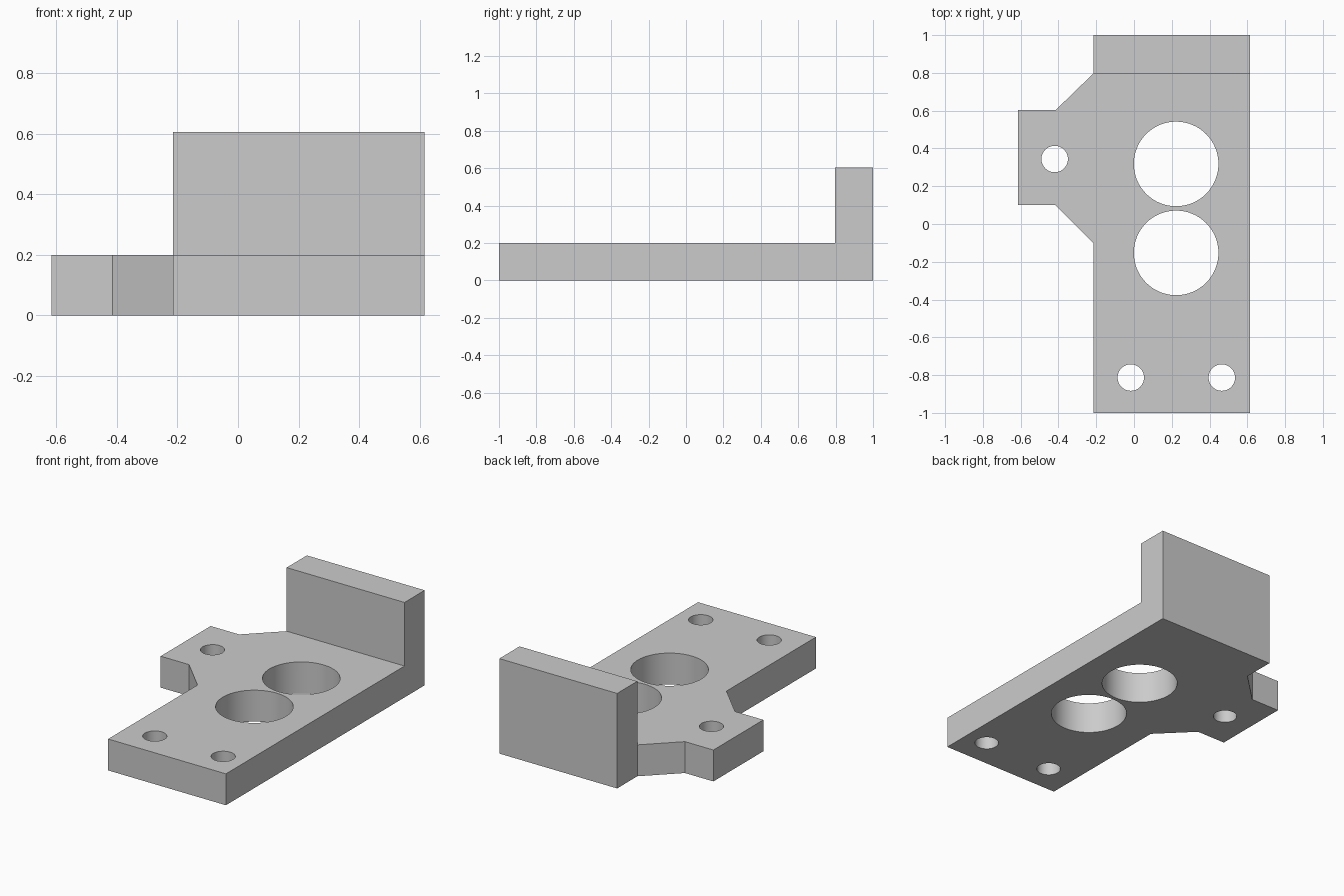
import bpy
import bmesh
from mathutils import Vector

cube = bpy.data.objects.get("Cube")
if cube:
    bpy.data.objects.remove(cube, do_unlink=True)

# Single grey material
grey = bpy.data.materials.new("light grey")
grey.use_nodes = True
colour = (0.6, 0.6, 0.6, 1)
grey.diffuse_color = colour
grey.node_tree.nodes["Principled BSDF"].inputs["Base Color"].default_value = colour


def prism(name, points, sweep):
    """Closed profile swept along a vector into a solid."""
    bm = bmesh.new()
    face = bm.faces.new([bm.verts.new(p) for p in points])
    swept = bmesh.ops.extrude_face_region(bm, geom=[face])
    verts = [g for g in swept["geom"] if isinstance(g, bmesh.types.BMVert)]
    bmesh.ops.translate(bm, verts=verts, vec=Vector(sweep))
    bmesh.ops.recalc_face_normals(bm, faces=bm.faces)
    mesh = bpy.data.meshes.new(name)
    bm.to_mesh(mesh)
    bm.free()
    mesh.materials.append(grey)
    obj = bpy.data.objects.new(name, mesh)
    bpy.context.collection.objects.link(obj)
    return obj


def combine(target, other, operation):
    """Apply a boolean and remove the helper object."""
    other.hide_render = True
    bpy.context.view_layer.objects.active = target
    mod = target.modifiers.new(operation, "BOOLEAN")
    mod.operation = operation
    mod.solver = "EXACT"
    mod.object = other
    bpy.ops.object.modifier_apply(modifier=mod.name)
    bpy.data.objects.remove(other, do_unlink=True)


LEFT, RIGHT, THICK = -0.215, 0.615, 0.2

# Long plate with upright wall at the back, as one L-shaped profile
side = [(-1, 0), (1, 0), (1, 0.605), (0.797, 0.605), (0.797, THICK), (-1, THICK)]
bracket = prism("bracket", [(LEFT, y, z) for y, z in side], (RIGHT - LEFT, 0, 0))

# Side ear with sloped shoulders, overlapping into the plate
ear = [(LEFT + 0.1, 0.7), (LEFT, 0.797), (-0.415, 0.603), (-0.615, 0.603),
       (-0.615, 0.1), (-0.415, 0.1), (LEFT, -0.1), (LEFT + 0.1, 0)]
combine(bracket, prism("ear", [(x, y, 0) for x, y in ear], (0, 0, THICK)), "UNION")

# Two large bores and three screw holes
for x, y, radius in [(0.223, 0.318, 0.224), (0.223, -0.153, 0.224),
                     (-0.42, 0.344, 0.07), (-0.017, -0.813, 0.07), (0.465, -0.813, 0.07)]:
    bpy.ops.mesh.primitive_cylinder_add(vertices=64, radius=radius, depth=1, location=(x, y, 0))
    cutter = bpy.context.object
    cutter.name = "hole_cutter"
    cutter.data.materials.append(grey)
    combine(bracket, cutter, "DIFFERENCE")

# Smooth bores, sharp outer edges
bpy.ops.object.select_all(action="DESELECT")
bracket.select_set(True)
bpy.context.view_layer.objects.active = bracket
bpy.ops.object.shade_smooth_by_angle(angle=0.5)
